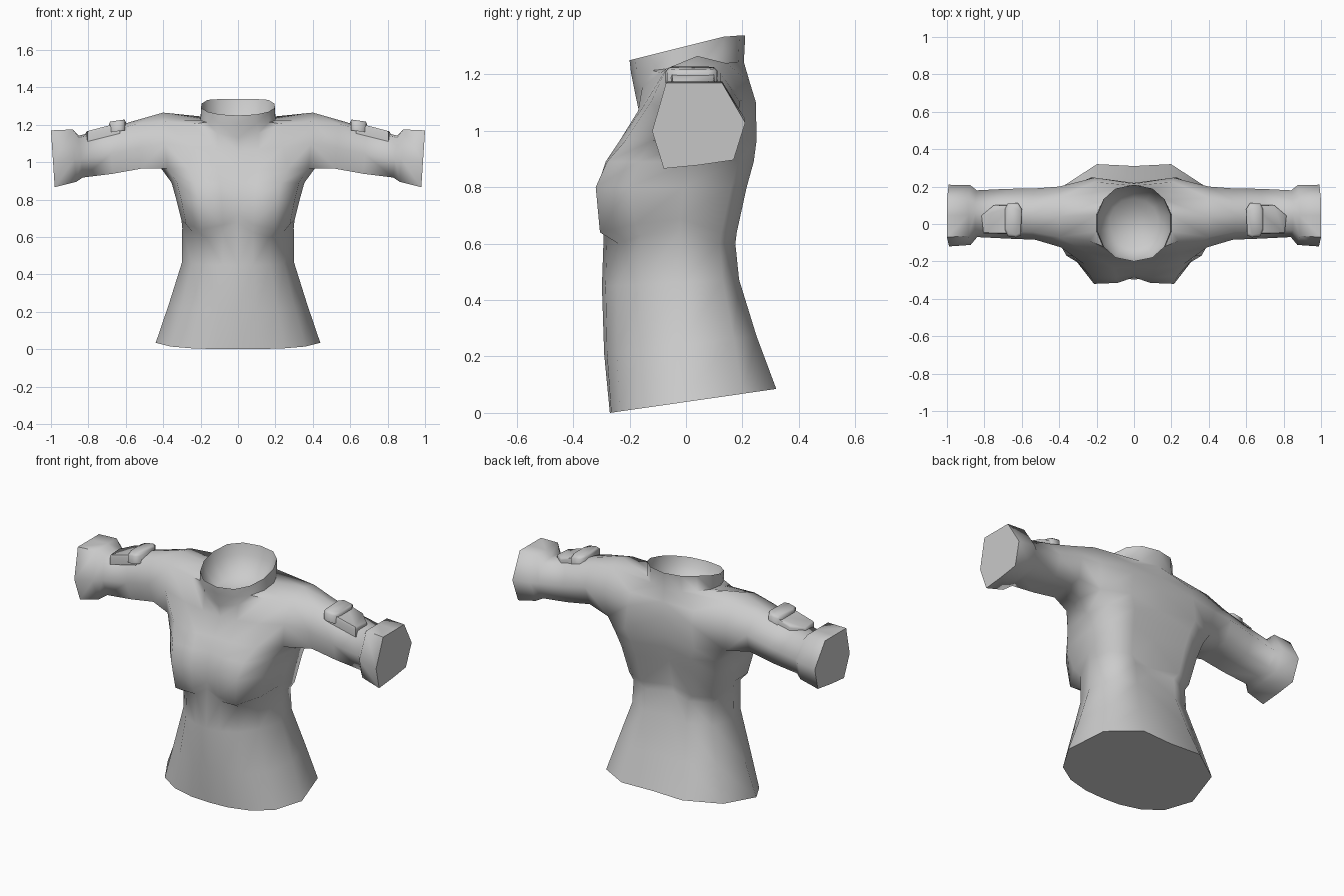
import bpy
import bmesh
from math import sin, cos, pi, radians

cube = bpy.data.objects.get("Cube")
if cube:
    bpy.data.objects.remove(cube, do_unlink=True)

grey = bpy.data.materials.new("light grey cloth")
grey.use_nodes = True
tone = (0.6, 0.6, 0.6, 1.0)
grey.diffuse_color = tone
grey.node_tree.nodes["Principled BSDF"].inputs["Base Color"].default_value = tone


def finish(bm, name, merge=True):
    """Turn a left-hand half into a mirrored, smooth-shaded object."""
    mesh = bpy.data.meshes.new(name)
    bm.to_mesh(mesh)
    bm.free()
    mesh.materials.append(grey)
    obj = bpy.data.objects.new(name, mesh)
    bpy.context.collection.objects.link(obj)
    bpy.ops.object.select_all(action="DESELECT")
    obj.select_set(True)
    bpy.context.view_layer.objects.active = obj
    bpy.ops.object.shade_smooth_by_angle(angle=radians(65))
    mirror = obj.modifiers.new("Mirror", "MIRROR")
    mirror.use_mirror_merge = merge


def add_ring(bm, points):
    return [bm.verts.new(p) for p in points]


def bridge(bm, low, high, skip=(), closed=False):
    count = len(low)
    for j in range(count if closed else count - 1):
        if j not in skip:
            k = (j + 1) % count
            bm.faces.new((low[j], low[k], high[k], high[j]))


# Column positions as fractions of the half width, front centre to back centre
WAIST = (0, .27, .57, .82, 1, .87, .45, 0)
CHEST = (0, .27, .65, .92, 1, .94, .55, 0)
# How far each column follows the curved crease under the bust
CREASE = (1, .3, 0, .35, .6, 0, 0, 0)


def body_ring(z, tilt, width, columns, depths, lift=0):
    """Half ring of the trunk: tilt raises the back, lift curves the crease."""
    return [(c * width, y, z + tilt * (y + .27) + lift * rise)
            for c, y, rise in zip(columns, depths, CREASE)]


def neck_ring(rx, ry, z, tilt):
    """Half ring of the collar."""
    ring = []
    for j in range(8):
        a = pi * j / 7
        y = .005 - ry * cos(a)
        x = rx * sin(a) ** .85 if 0 < j < 7 else 0
        ring.append((x, y, z + tilt * (min(y, .15) + .2)))
    return ring


bm = bmesh.new()

# Trunk from hem to underarm
trunk = [
    body_ring(0, .144, .44, WAIST, (-.27, -.265, -.235, -.17, -.03, .2, .32, .31)),
    body_ring(.21, .12, .37, WAIST, (-.29, -.28, -.245, -.17, -.02, .17, .25, .24)),
    body_ring(.45, .05, .3, WAIST, (-.298, -.285, -.245, -.16, -.02, .13, .188, .15)),
    body_ring(.6, 0, .298, WAIST, (-.29, -.28, -.24, -.16, -.02, .12, .175, .12), .08),
    body_ring(.64, 0, .302, CHEST, (-.285, -.305, -.305, -.18, -.02, .125, .18, .125), .08),
    body_ring(.8, 0, .33, CHEST, (-.285, -.315, -.32, -.205, -.01, .16, .215, .16)),
    body_ring(.89, 0, .355, CHEST, (-.265, -.285, -.28, -.17, .02, .185, .24, .19)),
    body_ring(.965, 0, .41, CHEST, (-.23, -.235, -.215, -.12, .03, .18, .25, .21)),
]
underarm = len(trunk) - 1

# Upper chest, shoulder line, collar and the hollow inside the collar
trunk += [
    [(0, -.165, 1.06), (.11, -.17, 1.07), (.24, -.155, 1.08), (.39, -.125, 1.1),
     (.4, .04, 1.1), (.4, .2, 1.11), (.21, .248, 1.1), (0, .22, 1.08)],
    [(0, -.18, 1.13), (.11, -.155, 1.155), (.24, -.09, 1.205), (.4, -.07, 1.22),
     (.4, .04, 1.265), (.4, .14, 1.24), (.21, .225, 1.175), (0, .215, 1.17)],
    neck_ring(.205, .2, 1.205, .11),
    neck_ring(.2, .205, 1.25, .25),
    neck_ring(.19, .19, 1.2, .22),
    neck_ring(.13, .13, 1.13, .12),
]
rows = [add_ring(bm, r) for r in trunk]
for i in range(len(rows) - 1):
    armhole = (3, 4) if i in (underarm, underarm + 1) else ()
    bridge(bm, rows[i], rows[i + 1], armhole)
bm.faces.new(rows[0][::-1])
bm.faces.new(rows[-1])

# Sleeve grown out of the armhole, with a flared closed cuff
A, B, C = rows[underarm:underarm + 3]
loop = [A[3], A[4], A[5], B[5], C[5], C[4], C[3], B[3]]
bm.verts.remove(B[4])
SECTION = ((-.75, -1), (0, -.92), (.75, -.8), (1, .07), (.5, 1), (0, 1), (-.7, 1), (-1, -.13))
# Each ring: x, centre y and z, half sizes, drop of the top corners
for x, cy, cz, hy, hz, drop in (
    (.53, .053, 1.095, .137, .13, .02),
    (.68, .055, 1.06, .133, .122, .02),
    (.84, .055, 1.03, .125, .112, .01),
    (.875, .048, 1.035, .16, .14, 0),
    (.99, .045, 1.018, .165, .152, 0),
):
    ring = add_ring(bm, [(x + .01 * v, cy + hy * u, cz + hz * v - (drop if v == 1 and u else 0))
                         for u, v in SECTION])
    bridge(bm, loop, ring, closed=True)
    loop = ring
bm.faces.new(loop)
finish(bm, "torso_with_sleeves")


def sleeve_pad(name, outline, top, bottom, slope, inset):
    """Plate lying on the sleeve, sloping down outwards, with a bevelled top."""
    bm = bmesh.new()
    cx = sum(p[0] for p in outline) / len(outline)
    cy = sum(p[1] for p in outline) / len(outline)

    def level(z, s):
        return add_ring(bm, [(cx + (x - cx) * s, cy + (y - cy) * s, z - slope * (x - cx))
                             for x, y in outline])

    base, shoulder, crown = level(bottom, 1), level(top - .012, 1), level(top, inset)
    bridge(bm, base, shoulder, closed=True)
    bridge(bm, shoulder, crown, closed=True)
    bm.faces.new(crown)
    bm.faces.new(base[::-1])
    finish(bm, name, merge=False)


# Plate and strap block on each upper sleeve
sleeve_pad("sleeve_plate",
           [(.63, -.055), (.805, -.05), (.815, .045), (.75, .1), (.63, .105)],
           1.187, 1.13, .25, .95)
sleeve_pad("sleeve_strap_block",
           [(.605, -.06), (.63, -.072), (.675, -.065), (.69, -.03), (.69, .08),
            (.675, .11), (.62, .112), (.6, .08)],
           1.222, 1.165, .12, .85)
